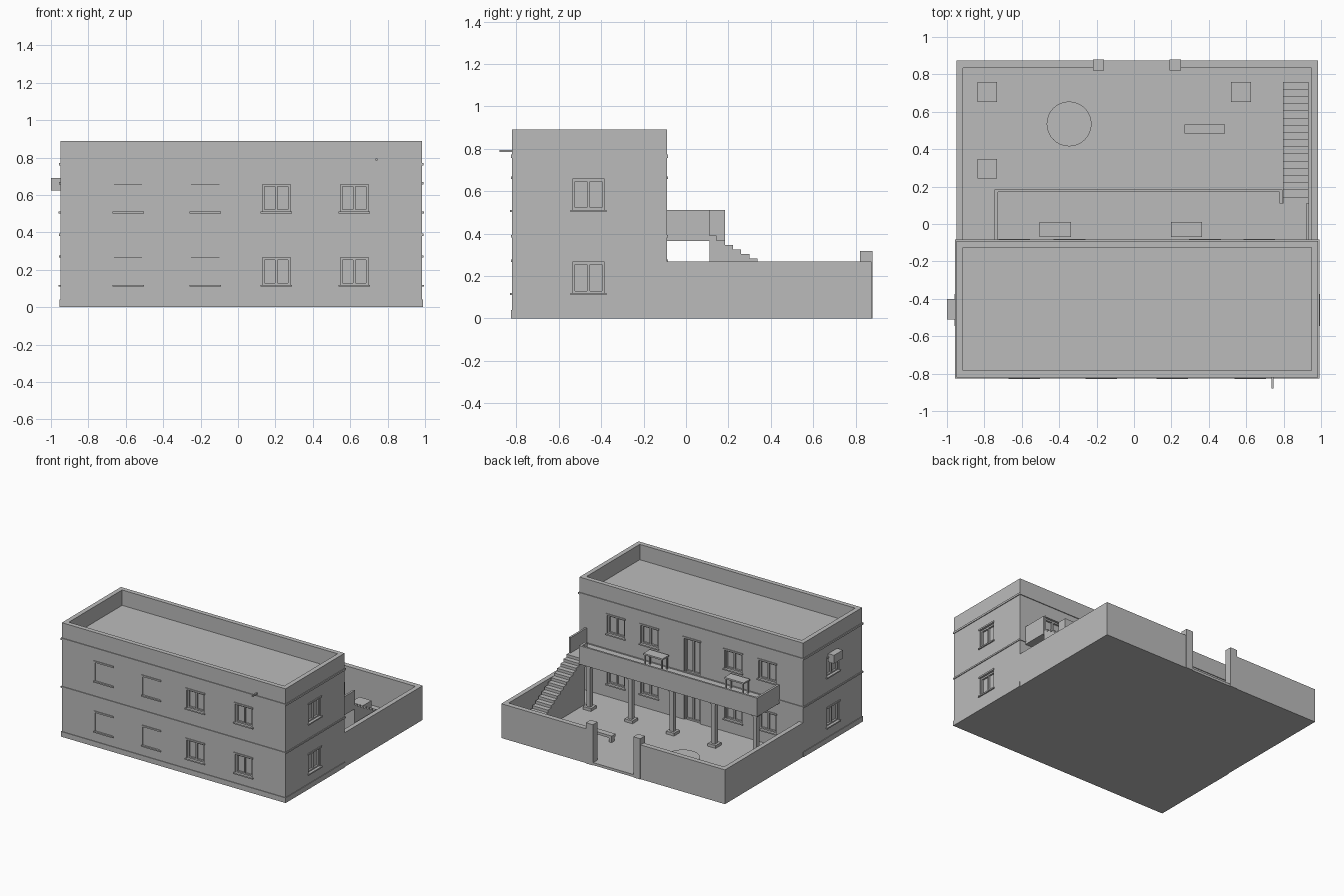
import bpy, bmesh, math
from mathutils import Matrix, Vector

if "Cube" in bpy.data.objects:
    bpy.data.objects.remove(bpy.data.objects["Cube"])

# One flat grey plaster for the whole model
grey = bpy.data.materials.new("plaster grey")
grey.diffuse_color = (0.5, 0.5, 0.5, 1)
grey.use_nodes = True
grey.node_tree.nodes["Principled BSDF"].inputs["Base Color"].default_value = grey.diffuse_color

X0, X1, Y0, Y1, H = -0.95, 0.985, -0.82, -0.09, 0.89   # house block
YB = 0.875                                             # back of the yard


def finish(name, bm):
    bmesh.ops.recalc_face_normals(bm, faces=bm.faces)
    me = bpy.data.meshes.new(name)
    bm.to_mesh(me)
    bm.free()
    me.materials.append(grey)
    ob = bpy.data.objects.new(name, me)
    bpy.context.collection.objects.link(ob)
    return ob


def boxes(name, parts):
    """One object from boxes given as (x0, x1, y0, y1, z0, z1)."""
    bm = bmesh.new()
    for x0, x1, y0, y1, z0, z1 in parts:
        m = Matrix.Translation(((x0 + x1) / 2, (y0 + y1) / 2, (z0 + z1) / 2))
        m = m @ Matrix.Diagonal((x1 - x0, y1 - y0, z1 - z0, 1))
        bmesh.ops.create_cube(bm, size=1, matrix=m)
    return finish(name, bm)


def on_wall(side, u0, u1, d0, d1, z0, z1):
    """Box placed on a house wall: u along it, d outwards from it."""
    if side == "front":
        return (u0, u1, Y0 - d1, Y0 - d0, z0, z1)
    if side == "back":
        return (u0, u1, Y1 + d0, Y1 + d1, z0, z1)
    if side == "left":
        return (X0 - d1, X0 - d0, u0, u1, z0, z1)
    return (X1 + d0, X1 + d1, u0, u1, z0, z1)


cuts = []


def opening(name, side, u, w, z0, z1, shutter=False, sill=True):
    """Recess with pane, frame, mullion, lintel and sill."""
    a, b, t = u - w / 2, u + w / 2, 0.012
    cuts.append(on_wall(side, a, b, -0.025, 0.02, z0, z1))
    parts = []
    if shutter:
        parts.append((a, b, -0.03, -0.004, z0, z1))
    else:
        parts += [(a, a + t, -0.03, -0.01, z0, z1), (b - t, b, -0.03, -0.01, z0, z1),
                  (a, b, -0.03, -0.011, z1 - t, z1), (a, b, -0.03, -0.011, z0, z0 + t),
                  (u - t / 2, u + t / 2, -0.03, -0.012, z0, z1)]
    parts.append((a - 0.008, b + 0.008, -0.01, 0.006, z1, z1 + 0.012))
    if sill:
        parts.append((a - 0.01, b + 0.01, -0.02, 0.01, z0 - 0.008, z0 + 0.002))
    boxes(name, [on_wall(side, *p) for p in parts])


# Windows and doors on both storeys
for floor, z in (("lower", 0.118), ("upper", 0.51)):
    for i, u in enumerate((-0.587, -0.175, 0.205, 0.622)):
        opening(f"front_window_{floor}_{i}", "front", u, 0.15, z, z + 0.147, shutter=i < 2)
    for i, u in enumerate((-0.64, -0.345, 0.38, 0.67)):
        opening(f"back_window_{floor}_{i}", "back", u, 0.15, z, z + 0.147)
    for side in ("left", "right"):
        opening(f"{side}_window_{floor}", side, -0.46, 0.15, z, z + 0.147)
opening("balcony_door", "back", 0.01, 0.14, 0.392, 0.657, sill=False)
opening("yard_door", "back", 0.01, 0.14, 0.02, 0.265, sill=False)

# House block, hollowed for the roof parapet and the openings
house = boxes("house_walls", [(X0, X1, Y0, Y1, 0, H)])
cuts.append((X0 + 0.036, X1 - 0.036, Y0 + 0.036, Y1 - 0.036, 0.77, 1))
cutter = boxes("opening_cutter", cuts)
cutter.hide_render = True
cutter.hide_viewport = True
mod = house.modifiers.new("openings", "BOOLEAN")
mod.object, mod.operation, mod.solver = cutter, "DIFFERENCE", "EXACT"

# String courses and plinth
for name, z0, z1, d, sides in (
        ("floor_band", 0.382, 0.394, 0.006, ("front", "back", "left", "right")),
        ("roof_band", 0.757, 0.772, 0.006, ("front", "back", "left", "right")),
        ("plinth", 0, 0.04, 0.005, ("front", "left", "right"))):
    parts = []
    for s in sides:
        lo, hi = (X0 - d, X1 + d) if s in ("front", "back") else (Y0, Y1)
        parts.append(on_wall(s, lo, hi, 0, d, z0, z1))
    boxes(name, parts)

# Roof spout and air conditioner
boxes("roof_spout", [(0.735, 0.745, -0.88, Y0 + 0.01, 0.785, 0.795)])
boxes("air_conditioner", [(-1.0, X0, -0.51, -0.40, 0.625, 0.69)])

# Yard floor, walls and gate posts
boxes("yard_floor", [(X0, X1, Y1, YB, 0, 0.02)])
boxes("yard_walls", [(X0, X0 + 0.036, Y1, YB, 0.02, 0.268),
                     (X1 - 0.036, X1, Y1, YB, 0.02, 0.268),
                     (X0 + 0.036, -0.2, YB - 0.04, YB, 0.02, 0.268),
                     (0.23, X1 - 0.036, YB - 0.04, YB, 0.02, 0.268)])
boxes("gate_posts", [(x - 0.03, x + 0.03, 0.822, 0.88, 0, 0.318) for x in (-0.19, 0.22)])

# Balcony, landing and parapets
boxes("balcony_slab", [(-0.745, 0.795, Y1, 0.185, 0.365, 0.39),
                       (0.795, 0.935, Y1, 0.11, 0.365, 0.39)])
boxes("balcony_parapet", [(-0.745, 0.795, 0.17, 0.185, 0.39, 0.51),
                          (-0.745, -0.728, Y1, 0.17, 0.39, 0.51),
                          (0.777, 0.795, 0.11, 0.17, 0.39, 0.51),
                          (0.92, 0.935, Y1, 0.11, 0.39, 0.51)])

# Balcony columns on square bases
for i in range(5):
    x, y = 0.73 - 0.36 * i, 0.148
    boxes(f"balcony_column_{i}", [(x - r, x + r, y - r, y + r, a, b) for r, a, b in
                                  ((0.017, 0.04, 0.365), (0.035, 0.02, 0.042),
                                   (0.023, 0.35, 0.365))])

# Solid stair: stepped profile extruded sideways
n, ya, yb, zt, zf = 17, 0.145, 0.76, 0.39, 0.02
prof = [(0.11, zf), (0.11, zt), (ya, zt)]
for k in range(1, n):
    z = zt - (zt - zf) * k / n
    prof += [(ya + (yb - ya) * (k - 1) / (n - 1), z), (ya + (yb - ya) * k / (n - 1), z)]
prof.append((yb, zf))
bm = bmesh.new()
face = bm.faces.new([bm.verts.new((0.797, y, z)) for y, z in prof])
ext = bmesh.ops.extrude_face_region(bm, geom=[face])
bmesh.ops.translate(bm, vec=Vector((0.135, 0, 0)),
                    verts=[v for v in ext["geom"] if isinstance(v, bmesh.types.BMVert)])
finish("stairs", bm)


def table(name, x0, x1, y0, y1, z0, z1, t, leg):
    legs = [(x, x + leg, y, y + leg, z0, z1 - t)
            for x in (x0 + 0.005, x1 - leg - 0.005) for y in (y0 + 0.005, y1 - leg - 0.005)]
    boxes(name, legs + [(x0, x1, y0, y1, z1 - t, z1)])


# Balcony tables and yard bench
table("balcony_table_left", -0.505, -0.338, -0.07, 0.01, 0.39, 0.498, 0.012, 0.01)
table("balcony_table_right", 0.197, 0.363, -0.07, 0.01, 0.39, 0.498, 0.012, 0.01)
table("yard_bench", 0.27, 0.487, 0.485, 0.532, 0.02, 0.075, 0.02, 0.02)

# Planters and round basin
boxes("planters", [(x - 0.053, x + 0.053, y - 0.053, y + 0.053, 0.02, 0.1)
                   for x, y in ((-0.785, 0.705), (-0.785, 0.295), (0.572, 0.705))])
bm = bmesh.new()
bmesh.ops.create_cone(bm, cap_ends=True, segments=32, radius1=0.12, radius2=0.12, depth=0.06,
                      matrix=Matrix.Translation((-0.347, 0.535, 0.05)))
basin = finish("round_basin", bm)
bpy.context.view_layer.objects.active = basin
basin.select_set(True)
bpy.ops.object.shade_smooth_by_angle(angle=math.radians(35))
